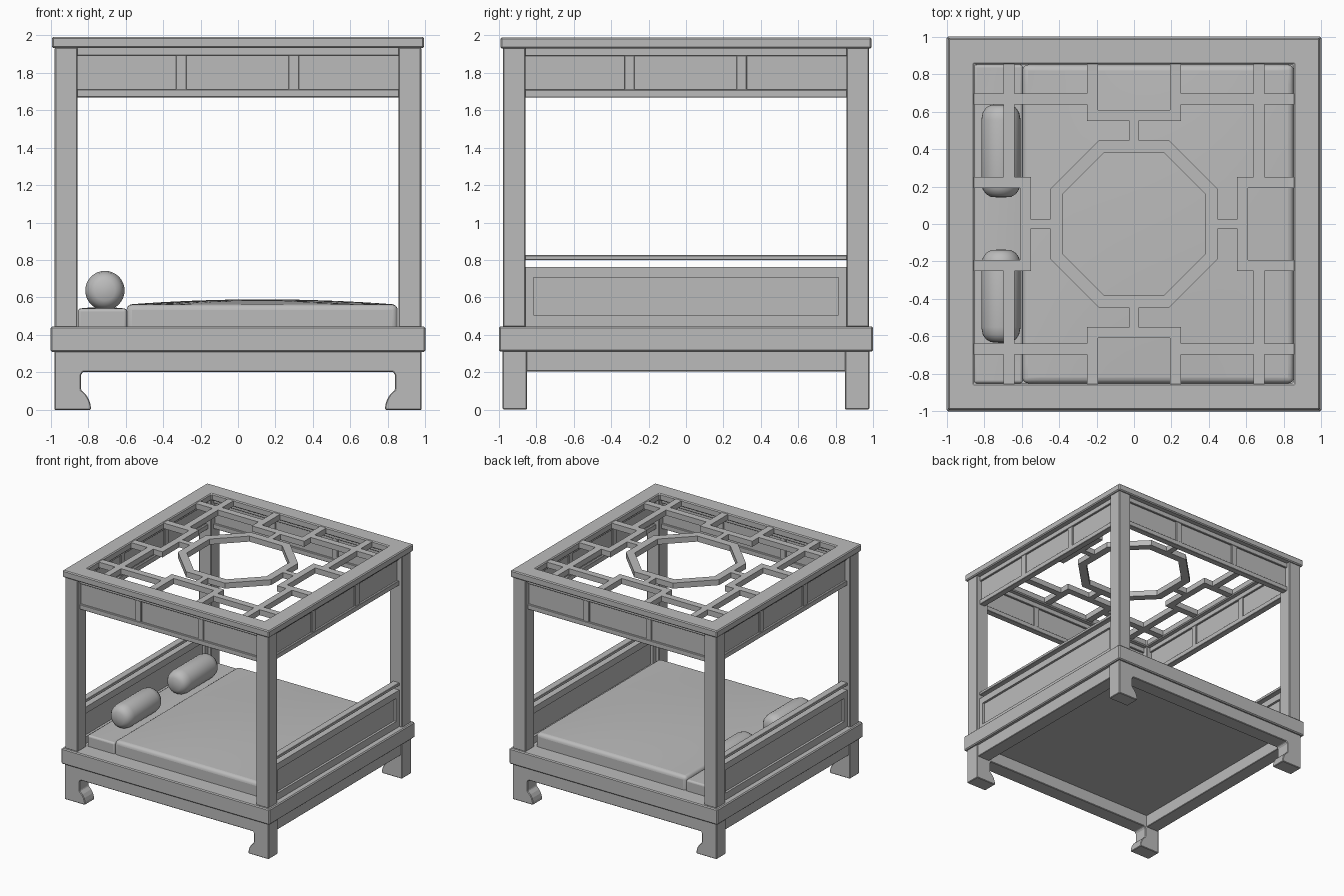
import bpy, bmesh, math
from mathutils import Matrix

if "Cube" in bpy.data.objects:
    bpy.data.objects.remove(bpy.data.objects["Cube"])

grey = bpy.data.materials.new("plain_grey")
grey.diffuse_color = (0.5, 0.5, 0.5, 1)
grey.use_nodes = True
grey.node_tree.nodes["Principled BSDF"].inputs["Base Color"].default_value = grey.diffuse_color


def finish(name, bm, bevel=0.0, segments=1, smooth=False):
    """Turn a bmesh into a named object, with an optional bevel."""
    bmesh.ops.recalc_face_normals(bm, faces=bm.faces)
    me = bpy.data.meshes.new(name)
    bm.to_mesh(me)
    bm.free()
    me.materials.append(grey)
    ob = bpy.data.objects.new(name, me)
    bpy.context.collection.objects.link(ob)
    if bevel:
        mod = ob.modifiers.new("bevel", 'BEVEL')
        mod.width, mod.segments = bevel, segments
        mod.limit_method = 'ANGLE'
    if smooth:
        bpy.ops.object.select_all(action='DESELECT')
        ob.select_set(True)
        bpy.context.view_layer.objects.active = ob
        bpy.ops.object.shade_smooth_by_angle(angle=math.radians(40))
    return ob


def add_box(bm, x0, x1, y0, y1, z0, z1):
    m = Matrix.Translation(((x0 + x1) / 2, (y0 + y1) / 2, (z0 + z1) / 2))
    m = m @ Matrix.Diagonal((abs(x1 - x0), abs(y1 - y0), abs(z1 - z0), 1))
    return bmesh.ops.create_cube(bm, size=1, matrix=m)["verts"]


def boxes(name, dims, bevel=0.0, turn=0):
    """Several boxes in one object, turned about z by a number of degrees."""
    bm = bmesh.new()
    for d in dims:
        add_box(bm, *d)
    bm.transform(Matrix.Rotation(math.radians(turn), 4, 'Z'))
    return finish(name, bm, bevel)


def ring(name, outer, inner, z0, z1, bevel=0.0):
    """Flat frame between two outlines with equal point counts."""
    bm = bmesh.new()
    loops = [[bm.verts.new((x, y, z)) for x, y in pts]
             for pts, z in ((outer, z0), (outer, z1), (inner, z1), (inner, z0))]
    n = len(outer)
    for a in range(4):
        p, q = loops[a], loops[(a + 1) % 4]
        for i in range(n):
            j = (i + 1) % n
            bm.faces.new((p[i], p[j], q[j], q[i]))
    return finish(name, bm, bevel)


def square(r):
    return [(-r, -r), (r, -r), (r, r), (-r, r)]


def octagon(r, c):
    return [(c, -r), (r, -c), (r, c), (c, r), (-c, r), (-r, c), (-r, -c), (-c, -r)]


# Platform
boxes("platform", [(-1, 1, -1, 1, 0.31, 0.445)], 0.008)

# Front and back: apron and curled feet cut from one profile
half = [(0.98, 0.32), (0.98, 0.0), (0.785, 0.0), (0.786, 0.025), (0.795, 0.055),
        (0.812, 0.083), (0.838, 0.108), (0.838, 0.185), (0.828, 0.203)]
outline = half + [(-x, z) for x, z in reversed(half)]
for name, y0 in (("front_leg_frame", -0.98), ("back_leg_frame", 0.85)):
    # legs are deep, apron between them is part of the same board
    bm = bmesh.new()
    f = bm.faces.new([bm.verts.new((x, y0, z)) for x, z in outline])
    ext = bmesh.ops.extrude_face_region(bm, geom=[f])["geom"]
    bmesh.ops.translate(bm, vec=(0, 0.13, 0),
                        verts=[v for v in ext if isinstance(v, bmesh.types.BMVert)])
    finish(name, bm, 0.005)

# Side aprons between the legs
for name, s in (("left_apron", -1), ("right_apron", 1)):
    boxes(name, [(s * 0.85, s * 0.97, -0.86, 0.86, 0.204, 0.315)], 0.004)

# Corner posts
for sx in (-1, 1):
    for sy in (-1, 1):
        boxes("post", [(sx * 0.857, sx * 0.978, sy * 0.857, sy * 0.978, 0.44, 1.935)], 0.006)

# Valance on each side: rails, dividers and a thin panel
for side, turn in (("front", 0), ("right", 90), ("back", 180), ("left", 270)):
    boxes(side + "_valance", [
        (-0.86, 0.86, -0.945, -0.89, 1.89, 1.935),
        (-0.86, 0.86, -0.945, -0.89, 1.668, 1.71),
        (-0.33, -0.275, -0.94, -0.895, 1.70, 1.90),
        (0.27, 0.325, -0.94, -0.895, 1.70, 1.90),
        (-0.86, 0.86, -0.928, -0.907, 1.70, 1.90)], 0.003, turn)

# Side boards with a recessed panel, and a slim hand rail above
for side, turn in (("right", 90), ("left", 270)):
    boxes(side + "_board", [
        (-0.86, 0.86, -0.95, -0.89, 0.44, 0.505),
        (-0.86, 0.86, -0.95, -0.89, 0.705, 0.762),
        (-0.86, -0.815, -0.95, -0.89, 0.50, 0.71),
        (0.815, 0.86, -0.95, -0.89, 0.50, 0.71),
        (-0.82, 0.82, -0.93, -0.91, 0.50, 0.71)], 0, turn)
    boxes(side + "_hand_rail", [(-0.86, 0.86, -0.95, -0.89, 0.80, 0.825)], 0.003, turn)

# Roof frame
ring("roof_frame", square(0.993), square(0.85), 1.93, 1.99, 0.008)

# Roof lattice: octagon ring and bars
LZ = (1.937, 1.985)
ring("lattice_octagon", octagon(0.447, 0.186), octagon(0.382, 0.157), *LZ)
for turn in (0, 90, 180, 270):
    boxes("lattice_bars", [
        (-0.024, 0.024, 0.44, 0.56) + LZ,      # link to the octagon
        (-0.252, 0.252, 0.549, 0.607) + LZ,    # bracket
        (-0.252, -0.193, 0.60, 0.855) + LZ,
        (0.193, 0.252, 0.60, 0.855) + LZ,
        (-0.855, -0.25, 0.638, 0.695) + LZ,    # corner cross
        (0.25, 0.855, 0.638, 0.695) + LZ], 0, turn)


def cushion(name, x0, x1, z1, crown, bevel):
    """Soft pad with a gently domed top."""
    bm = bmesh.new()
    n = 16
    y = 0.85
    top = [[bm.verts.new((x0 + (x1 - x0) * i / n, -y + 2 * y * j / n,
            z1 + crown * (1 - (2 * i / n - 1) ** 2) * (1 - (2 * j / n - 1) ** 2)))
            for j in range(n + 1)] for i in range(n + 1)]
    for i in range(n):
        for j in range(n):
            bm.faces.new((top[i][j], top[i + 1][j], top[i + 1][j + 1], top[i][j + 1]))
    ext = bmesh.ops.extrude_edge_only(bm, edges=[e for e in bm.edges if e.is_boundary])["geom"]
    for v in ext:
        if isinstance(v, bmesh.types.BMVert):
            v.co.z = 0.44
    finish(name, bm, bevel, 4, True)


# Mattress and head pad
cushion("mattress", -0.595, 0.852, 0.562, 0.028, 0.03)
cushion("head_pad", -0.855, -0.593, 0.54, 0.008, 0.015)

# Bolster pillows: a rounded profile spun about the y axis
prof = [(0.0, -0.25), (0.055, -0.245), (0.08, -0.23), (0.097, -0.205), (0.105, -0.165)]
prof += [(r, -t) for r, t in reversed(prof)]
for name, y in (("back_bolster", 0.39), ("front_bolster", -0.385)):
    bm = bmesh.new()
    vs = [bm.verts.new((-0.71 + r, y + t, 0.637)) for r, t in prof]
    es = [bm.edges.new(p) for p in zip(vs, vs[1:])]
    bmesh.ops.spin(bm, geom=vs + es, cent=(-0.71, y, 0.637), axis=(0, 1, 0),
                   angle=2 * math.pi, steps=32)
    bmesh.ops.remove_doubles(bm, verts=bm.verts, dist=0.0005)
    finish(name, bm, 0, 1, True)
